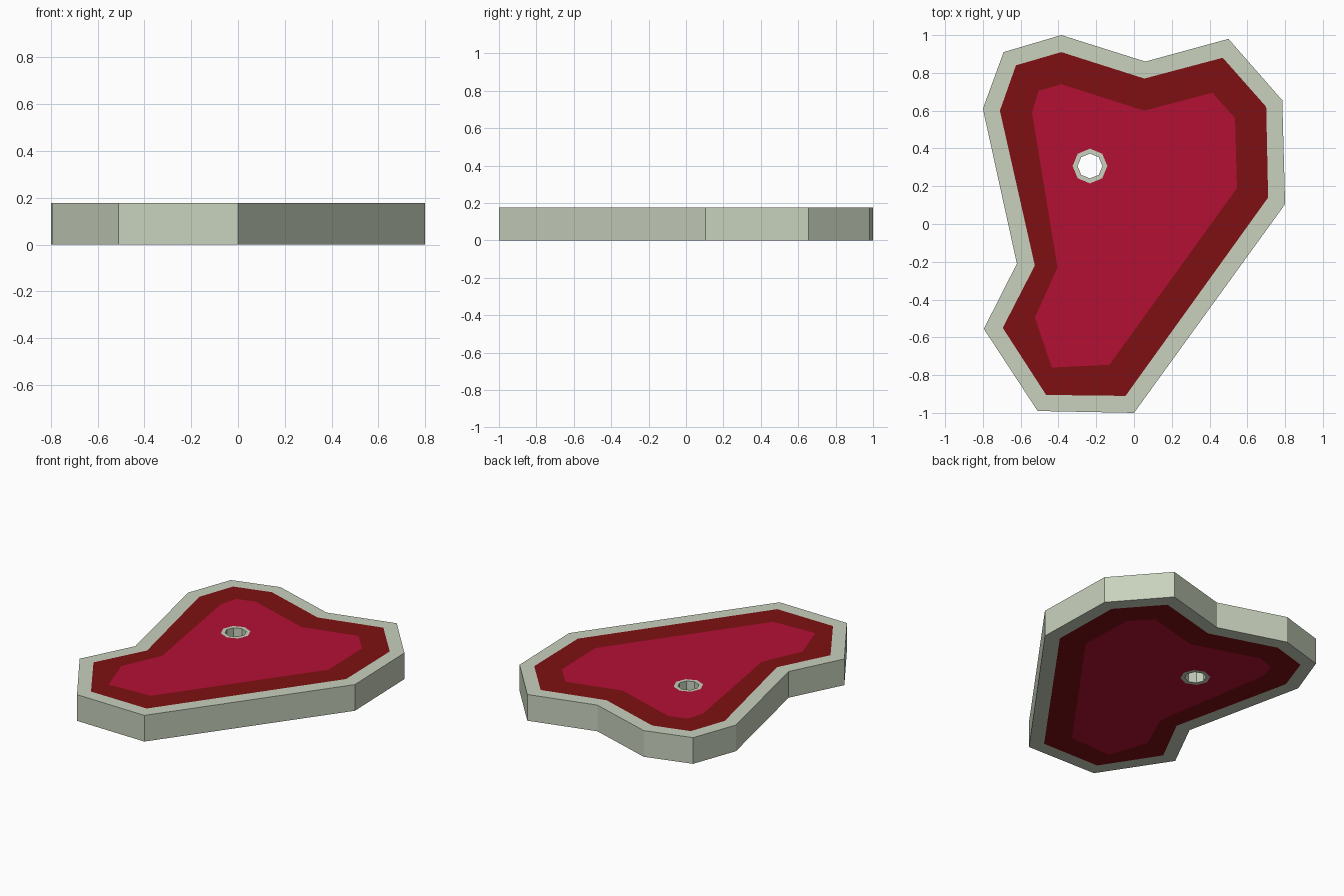
import bpy, bmesh, math

if "Cube" in bpy.data.objects:
    bpy.data.objects.remove(bpy.data.objects["Cube"])

H = 0.177  # slab thickness

# Outlines, clockwise seen from above
fat_outline = [(-.69, .91), (-.385, 1), (.06, .86), (.50, .98), (.785, .655), (.80, .105),
               (.0, -1), (-.51, -.99), (-.795, -.555), (-.62, -.21), (-.80, .61)]
band_outline = [(-.625, .84), (-.385, .91), (.055, .77), (.47, .88), (.70, .62), (.71, .14),
                (-.045, -.91), (-.465, -.905), (-.695, -.55), (-.525, -.22), (-.71, .60)]
meat_outline = [(-.505, .705), (-.385, .74), (.055, .60), (.415, .695), (.535, .56), (.545, .19),
                (-.13, -.745), (-.435, -.76), (-.525, -.495), (-.405, -.23), (-.54, .59)]


def octagon(r):
    return [(-.233 + r * math.cos(-k * math.pi / 4), .307 + r * math.sin(-k * math.pi / 4))
            for k in range(8)]


def material(name, rgb):
    m = bpy.data.materials.new(name)
    m.diffuse_color = (*rgb, 1)
    m.use_nodes = True
    m.node_tree.nodes["Principled BSDF"].inputs["Base Color"].default_value = m.diffuse_color
    return m


def layer(name, outer, inner, mat, outer_wall=False, inner_wall=False):
    """Flat band between two outlines, on top and underneath, with optional side walls."""
    bm = bmesh.new()
    rings = {}
    for z in (0, H):
        edges = []
        for key, pts in (("out", outer), ("in", inner)):
            vs = [bm.verts.new((x, y, z)) for x, y in pts]
            rings[key, z] = vs
            edges += [bm.edges.new((vs[i - 1], vs[i])) for i in range(len(vs))]
        if len(outer) == len(inner):
            a, b = rings["out", z], rings["in", z]
            faces = [bm.faces.new((a[i - 1], a[i], b[i], b[i - 1])) for i in range(len(a))]
        else:
            res = bmesh.ops.triangle_fill(bm, edges=edges, use_beauty=True)
            faces = [g for g in res["geom"] if isinstance(g, bmesh.types.BMFace)]
        for f in faces:
            f.normal_update()
            if (f.normal.z > 0) != (z > 0):
                f.normal_flip()
    for key, wanted in (("out", outer_wall), ("in", inner_wall)):
        if wanted:
            lo, hi = rings[key, 0], rings[key, H]
            for i in range(len(lo)):
                quad = [lo[i], lo[i - 1], hi[i - 1], hi[i]]
                bm.faces.new(quad if key == "out" else quad[::-1])
    me = bpy.data.meshes.new(name)
    bm.to_mesh(me)
    bm.free()
    me.materials.append(mat)
    ob = bpy.data.objects.new(name, me)
    bpy.context.collection.objects.link(ob)
    return ob


fat = material("fat", (.58, .64, .51))
dark = material("dark_red", (.21, .005, .006))
red = material("red", (.45, .005, .034))

# Fat rim, darker band, inner meat and hollow bone
layer("fat_rim", fat_outline, band_outline, fat, outer_wall=True)
layer("dark_meat_band", band_outline, meat_outline, dark)
layer("inner_meat", meat_outline, octagon(.092), red)
layer("bone_ring", octagon(.092), octagon(.066), fat, inner_wall=True)
